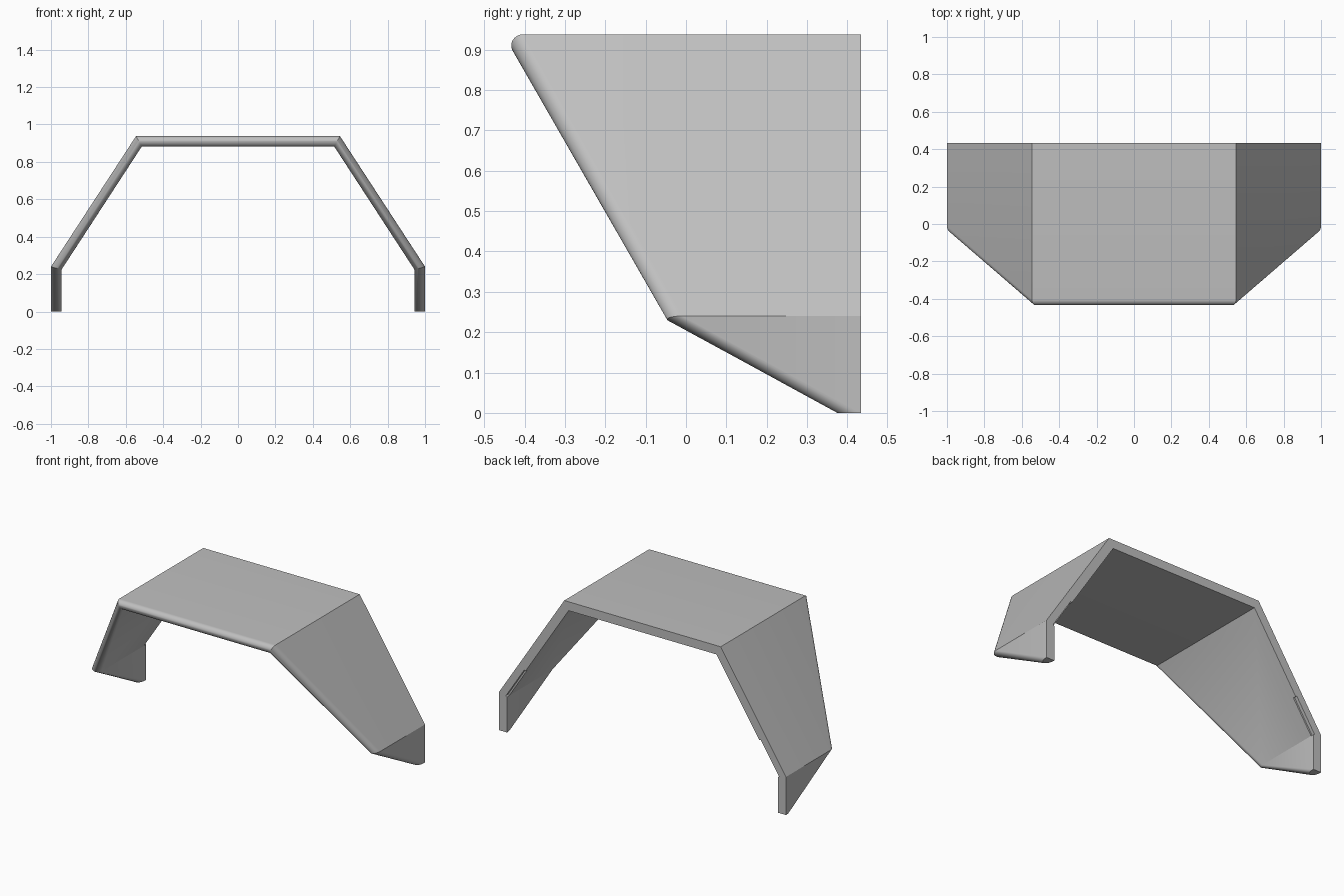
import bpy, bmesh, math
from mathutils import Vector, Matrix

if "Cube" in bpy.data.objects:
    bpy.data.objects.remove(bpy.data.objects["Cube"], do_unlink=True)

THICK = 0.056
BACK = 0.433
ARC = 16

grey = bpy.data.materials.new("plain grey")
grey.use_nodes = True
colour = (0.52, 0.52, 0.52, 1)
grey.diffuse_color = colour
grey.node_tree.nodes["Principled BSDF"].inputs["Base Color"].default_value = colour

# Half profile on the +x side: x, z, front tip y, depth of the rounded lip
half = [(1.0, 0.0, 0.375, 0.056), (1.0, 0.24, -0.047, 0.037), (0.545, 0.938, -0.433, 0.03)]
stations = half + [(-x, z, y, r) for x, z, y, r in reversed(half)]
outer = [Vector((x, z)) for x, z, _, _ in stations]


def inward(a, b):
    d = (b - a).normalized()
    return Vector((-d.y, d.x))


# Mitred inner line of the shell
inner = []
for i, p in enumerate(outer):
    normals = []
    if i > 0:
        normals.append(inward(outer[i - 1], p))
    if i < len(outer) - 1:
        normals.append(inward(p, outer[i + 1]))
    m = sum(normals, Vector((0, 0))).normalized()
    inner.append(p + m * THICK / m.dot(normals[0]))

# Arch shell: loft a round-nosed section through the stations
bm = bmesh.new()
rings = []
for o, i, (_, _, tip, lip) in zip(outer, inner, stations):
    mid, half_width = (o + i) / 2, (o - i) / 2
    points = [(o, BACK)]
    for k in range(ARC + 1):
        a = math.pi * k / ARC
        points.append((mid + half_width * math.cos(a), tip + lip - lip * math.sin(a)))
    points.append((i, BACK))
    rings.append([bm.verts.new((p.x, y, p.y)) for p, y in points])
for r0, r1 in zip(rings, rings[1:]):
    for k in range(len(r0)):
        n = (k + 1) % len(r0)
        bm.faces.new((r0[k], r0[n], r1[n], r1[k]))
bm.faces.new(rings[0])
bm.faces.new(list(reversed(rings[-1])))
bmesh.ops.recalc_face_normals(bm, faces=bm.faces)
mesh = bpy.data.meshes.new("arch_shell")
bm.to_mesh(mesh)
bm.free()
mesh.materials.append(grey)
shell = bpy.data.objects.new("arch_shell", mesh)
bpy.context.collection.objects.link(shell)
bpy.context.view_layer.objects.active = shell
shell.select_set(True)

# Shallow notches inside the back rim, at the foot of each slope
for side, low, high in (("left", inner[1], inner[2]), ("right", inner[4], inner[3])):
    run = high - low
    centre = low + run * 0.15
    cut = bmesh.new()
    size = Matrix.Diagonal((0.02, 0.04, run.length * 0.3, 1))
    turn = Matrix.Rotation(math.atan2(run.x, run.y), 4, 'Y')
    place = Matrix.Translation((centre.x, BACK, centre.y))
    bmesh.ops.create_cube(cut, size=1, matrix=place @ turn @ size)
    cut_mesh = bpy.data.meshes.new(side + "_notch_cutter")
    cut.to_mesh(cut_mesh)
    cut.free()
    cut_mesh.materials.append(grey)
    cutter = bpy.data.objects.new(side + "_notch_cutter", cut_mesh)
    cutter.hide_render = True
    bpy.context.collection.objects.link(cutter)
    mod = shell.modifiers.new(side + "_notch", 'BOOLEAN')
    mod.operation = 'DIFFERENCE'
    mod.solver = 'EXACT'
    mod.object = cutter
    bpy.ops.object.modifier_apply(modifier=mod.name)
    bpy.data.objects.remove(cutter, do_unlink=True)

bpy.ops.object.shade_smooth_by_angle(angle=math.radians(30))
